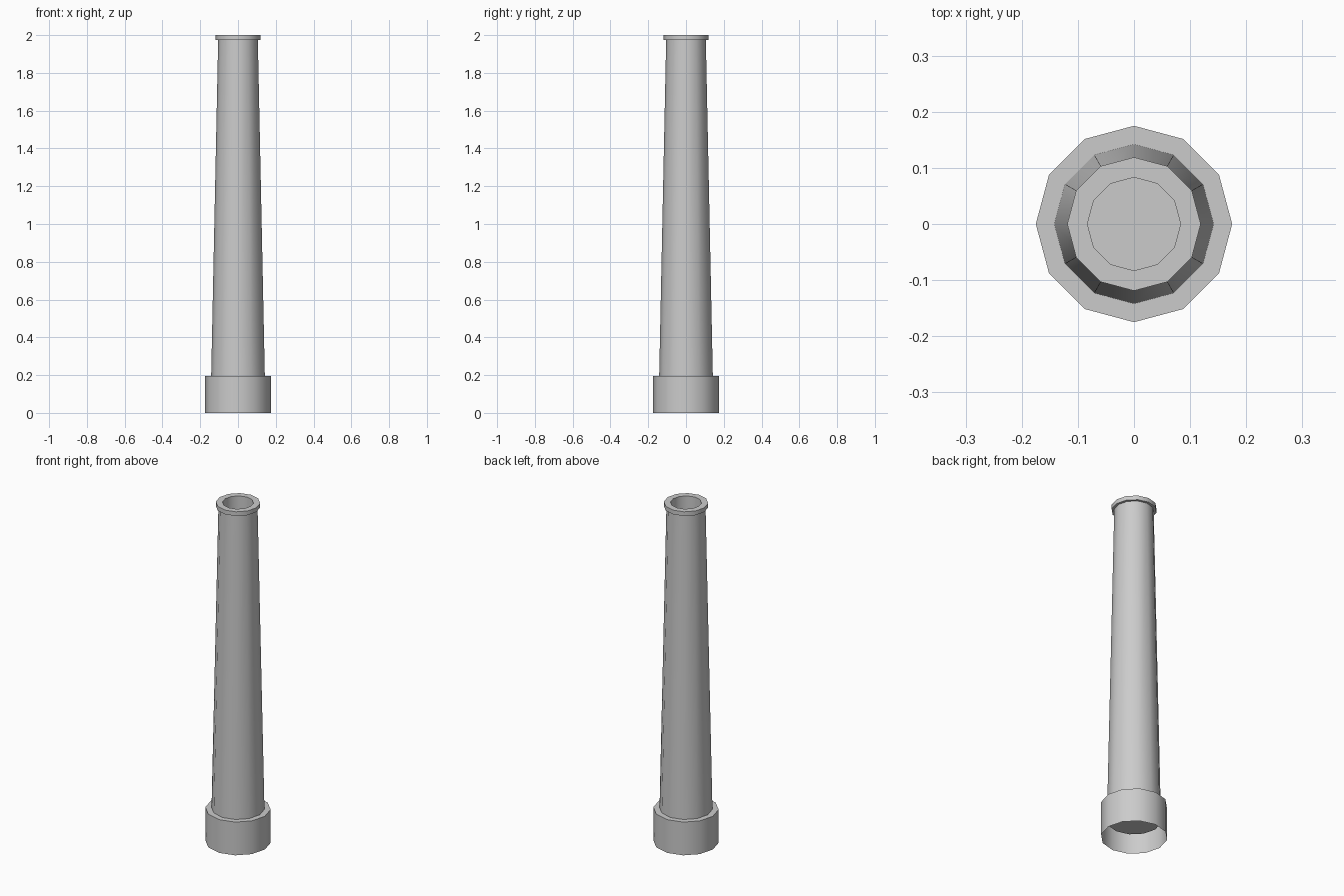
import bpy
import math

SIDES = 12

cube = bpy.data.objects.get("Cube")
if cube:
    bpy.data.objects.remove(cube, do_unlink=True)

# One plain grey for the whole chimney
grey = bpy.data.materials.new("light_grey")
grey.use_nodes = True
colour = (0.6, 0.6, 0.6, 1)
grey.diffuse_color = colour
grey.node_tree.nodes["Principled BSDF"].inputs["Base Color"].default_value = colour


def lathe(name, profile, cap_end=False):
    """Turn (radius, z) points round the z axis, optionally closing the last ring."""
    verts, faces = [], []
    for radius, z in profile:
        for i in range(SIDES):
            a = math.tau * i / SIDES
            verts.append((radius * math.cos(a), radius * math.sin(a), z))
    for ring in range(len(profile) - 1):
        low, high = ring * SIDES, (ring + 1) * SIDES
        for i in range(SIDES):
            j = (i + 1) % SIDES
            faces.append((low + i, low + j, high + j, high + i))
    if cap_end:
        last = (len(profile) - 1) * SIDES
        faces.append(tuple(range(last, last + SIDES)))
    mesh = bpy.data.meshes.new(name)
    mesh.from_pydata(verts, [], faces)
    mesh.materials.append(grey)
    obj = bpy.data.objects.new(name, mesh)
    bpy.context.collection.objects.link(obj)
    bpy.ops.object.select_all(action='DESELECT')
    obj.select_set(True)
    bpy.context.view_layer.objects.active = obj
    bpy.ops.object.shade_smooth_by_angle(angle=math.radians(40))
    return obj


# Base collar, open underneath, with a flat ledge round the shaft
lathe("base_collar", [(0.175, 0), (0.175, 0.196), (0.13, 0.196)])

# Tapered shaft, its closed foot set inside the collar
lathe("shaft_foot", [(0.0, 0.1), (0.144, 0.1)][::-1])
lathe("shaft", [(0.144, 0.1), (0.105, 1.975)])

# Rim at the top with the bore running down to a floor
lathe("top_rim_and_bore",
      [(0.105, 1.975), (0.119, 1.975), (0.119, 2.0), (0.083, 2.0), (0.083, 0.11)],
      cap_end=True)
